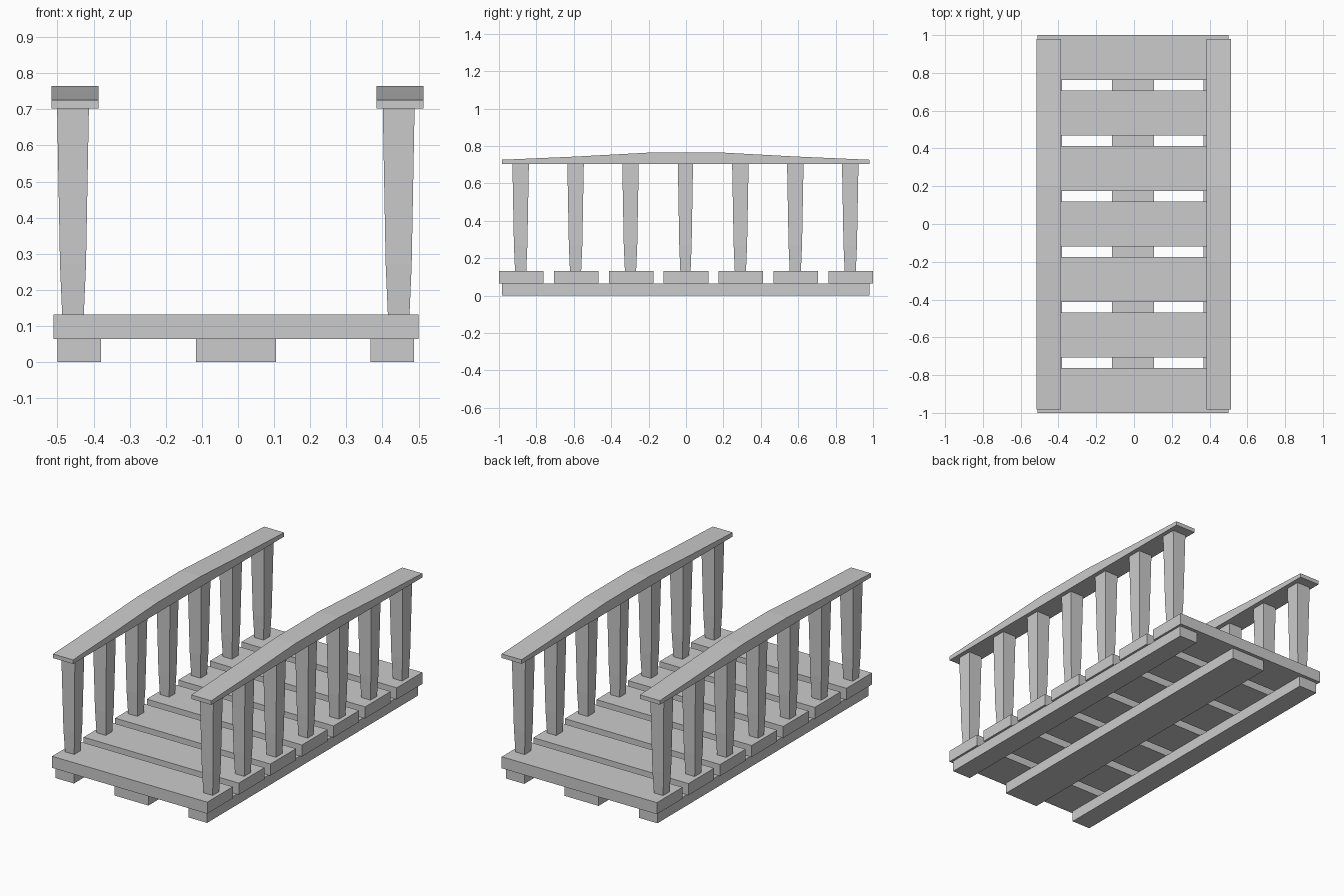
import bpy, bmesh

if "Cube" in bpy.data.objects:
    bpy.data.objects.remove(bpy.data.objects["Cube"])


def loft(name, rings):
    """Solid skinned through a list of closed rings with equal point counts."""
    bm = bmesh.new()
    loops = [[bm.verts.new(p) for p in ring] for ring in rings]
    n = len(loops[0])
    for a, b in zip(loops, loops[1:]):
        for i in range(n):
            j = (i + 1) % n
            bm.faces.new((a[i], a[j], b[j], b[i]))
    bm.faces.new(loops[0])
    bm.faces.new(loops[-1])
    bmesh.ops.recalc_face_normals(bm, faces=bm.faces)
    mesh = bpy.data.meshes.new(name)
    bm.to_mesh(mesh)
    bm.free()
    obj = bpy.data.objects.new(name, mesh)
    bpy.context.collection.objects.link(obj)
    return obj


def rect(x0, x1, y0, y1, z):
    return [(x0, y0, z), (x1, y0, z), (x1, y1, z), (x0, y1, z)]


def box(name, x0, x1, y0, y1, z0, z1):
    return loft(name, [rect(x0, x1, y0, y1, z0), rect(x0, x1, y0, y1, z1)])


PITCH = 0.2937
DECK_BOTTOM, DECK_TOP, RAIL_BOTTOM = 0.064, 0.132, 0.702

# Three beams running under the deck
for name, x0, x1 in (("left_beam", -0.5, -0.38),
                     ("centre_beam", -0.117, 0.105),
                     ("right_beam", 0.367, 0.487)):
    box(name, x0, x1, -0.983, 0.98, 0, DECK_BOTTOM)

# Seven deck planks with gaps between them
for i in range(-3, 4):
    y = i * PITCH
    box(f"plank_{i + 4}", -0.511, 0.5, y - 0.119, y + 0.119, DECK_BOTTOM, DECK_TOP)

# Tapered posts: (height, half width), the middle post slightly slimmer along y
POST = [(DECK_TOP, 0.030), (0.27, 0.036), (RAIL_BOTTOM, 0.044)]
for side, x in (("left", -0.457), ("right", 0.445)):
    for i in range(-3, 4):
        y = i * PITCH - 0.003
        k = 0.92 if i == 0 else 1.0
        loft(f"{side}_post_{i + 4}",
             [rect(x - h, x + h, y - h * k, y + h * k, z) for z, h in POST])

# Handrails: flat underside, faceted arched top
ARCH = [(-0.983, 0.726), (-0.59, 0.743), (-0.2, 0.764),
        (0.2, 0.764), (0.59, 0.743), (0.98, 0.726)]
for side, x0, x1 in (("left", -0.516, -0.386), ("right", 0.384, 0.514)):
    loft(f"{side}_handrail",
         [[(x0, y, RAIL_BOTTOM), (x1, y, RAIL_BOTTOM), (x1, y, z), (x0, y, z)]
          for y, z in ARCH])
